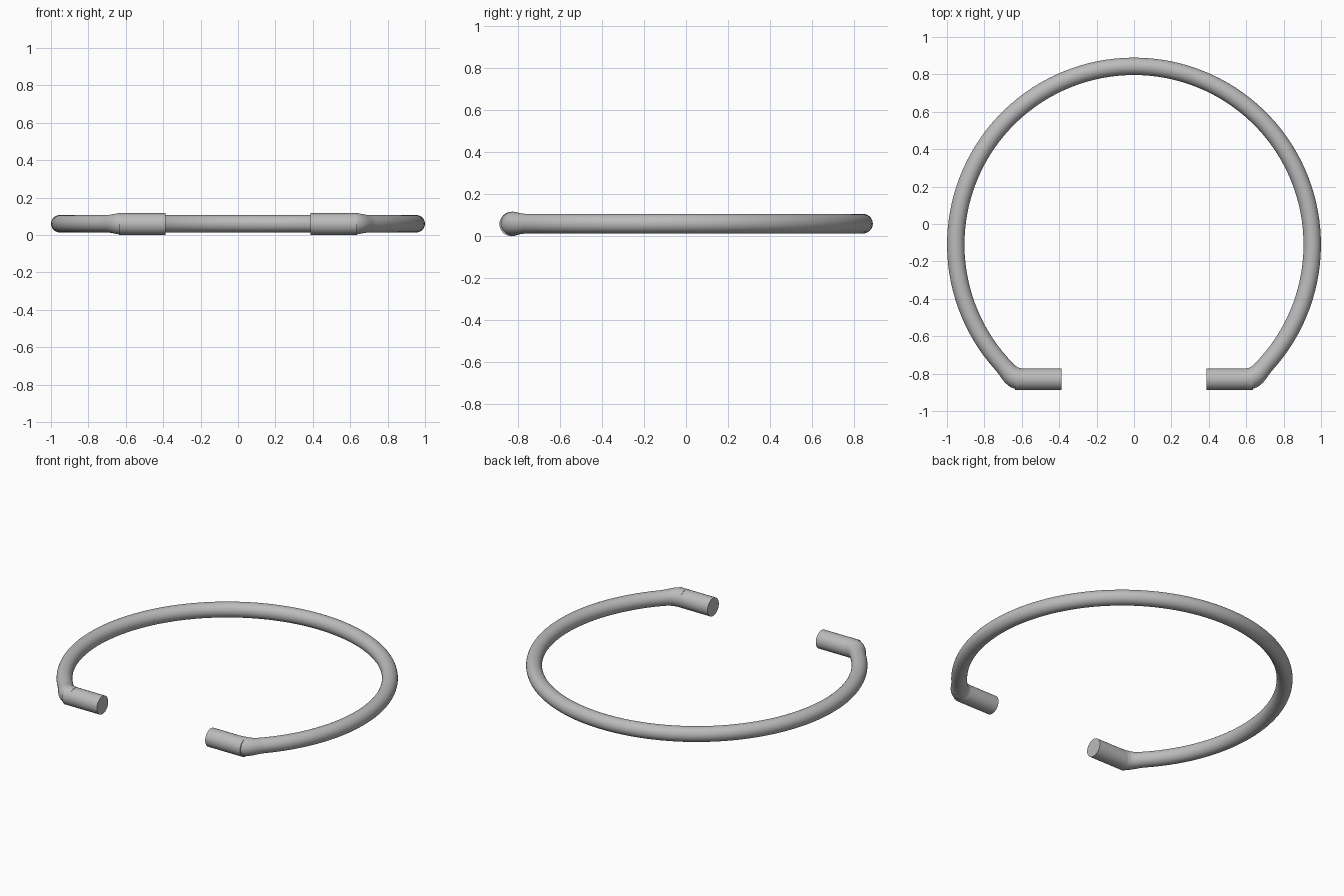
import bpy, bmesh, math
from mathutils import Vector

cube = bpy.data.objects.get("Cube")
if cube:
    bpy.data.objects.remove(cube)

metal = bpy.data.materials.new("grey metal")
metal.use_nodes = True
grey = (0.5, 0.5, 0.5, 1)
metal.diffuse_color = grey
metal.node_tree.nodes["Principled BSDF"].inputs["Base Color"].default_value = grey

RING, TUBE, SLEEVE = 0.953, 0.0465, 0.058   # hoop radius, rod radius, sleeve radius
CENTRE = Vector((0, -0.11, 0.06))
END = Vector((0.585, -0.83, 0.06))          # where the rod dies into the sleeve
SIDES = 32


def sweep(name, stations):
    """Skin round sections given as (centre, direction, radius), capping both ends."""
    bm = bmesh.new()
    rings = []
    for centre, direction, radius in stations:
        side = direction.cross(Vector((0, 0, 1))).normalized()
        ring = []
        for i in range(SIDES):
            a = math.tau * i / SIDES
            offset = side * math.cos(a) + Vector((0, 0, math.sin(a)))
            ring.append(bm.verts.new(centre + offset * radius))
        rings.append(ring)
    for r, s in zip(rings, rings[1:]):
        for i in range(SIDES):
            j = (i + 1) % SIDES
            bm.faces.new((r[i], r[j], s[j], s[i]))
    bm.faces.new(rings[0])
    bm.faces.new(rings[-1])
    bmesh.ops.recalc_face_normals(bm, faces=bm.faces)
    mesh = bpy.data.meshes.new(name)
    bm.to_mesh(mesh)
    bm.free()
    mesh.materials.append(metal)
    obj = bpy.data.objects.new(name, mesh)
    bpy.context.collection.objects.link(obj)
    bpy.ops.object.select_all(action="DESELECT")
    obj.select_set(True)
    bpy.context.view_layer.objects.active = obj
    bpy.ops.object.shade_smooth_by_angle(angle=math.radians(35))
    return obj


def bend(start, heading):
    """Flared bend from the end of the arc into the left sleeve."""
    out = []
    steps, pull = 12, 0.2
    m0, m1 = heading * pull, Vector((-pull, 0, 0))
    for k in range(1, steps + 1):
        t = k / steps
        ease = t * t * (3 - 2 * t)
        pos = (start * (1 - ease) + m0 * (t**3 - 2 * t**2 + t)
               + END * ease + m1 * (t**3 - t**2))
        tan = (start - END) * (6 * t * t - 6 * t) + m0 * (3 * t * t - 4 * t + 1) + m1 * (3 * t * t - 2 * t)
        out.append((pos, tan.normalized(), TUBE + (SLEEVE - 0.001 - TUBE) * min(1, ease * 1.3)))
    return out


# Open hoop: main arc from the back round to the left, then mirrored to the right
half = []
last = math.radians(-42)
for k in range(49):
    a = math.pi / 2 + (last - math.pi / 2) * k / 48
    radial = Vector((math.cos(a), math.sin(a), 0))
    half.append((CENTRE + radial * RING, Vector((radial.y, -radial.x, 0)), TUBE))
half += bend(half[-1][0], half[-1][1])

other = []
for p, d, r in reversed(half[1:]):
    other.append((Vector((-p.x, p.y, p.z)), Vector((d.x, -d.y, 0)), r))
sweep("hoop", other + half)

# Straight thicker sleeves facing each other across the gap
for label, s in (("left", 1), ("right", -1)):
    path = [(Vector((s * x, -0.83, SLEEVE)), Vector((s, 0, 0)), SLEEVE) for x in (0.387, 0.635)]
    sweep(label + "_end_sleeve", path)
